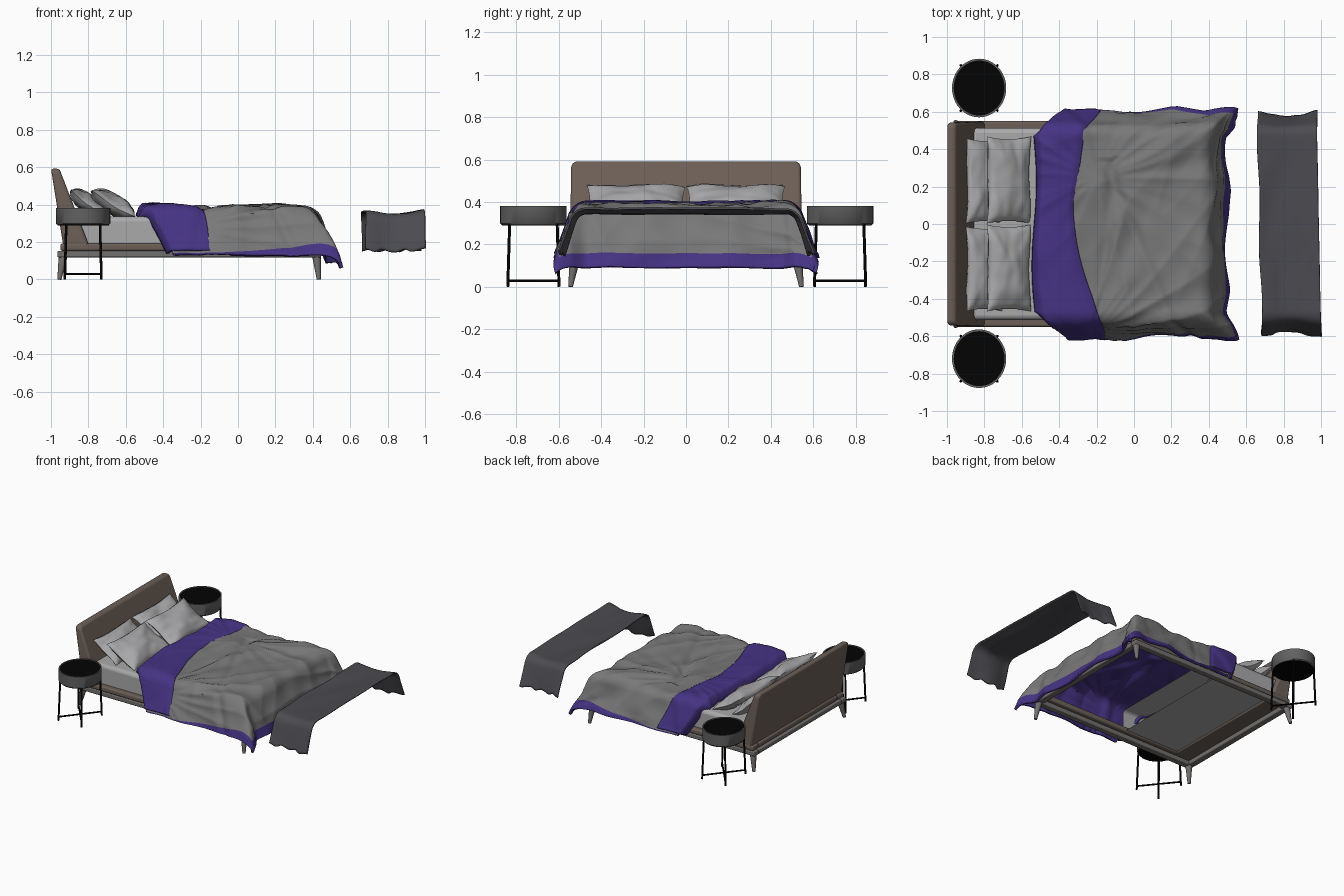
import bpy, bmesh, math
from mathutils import Vector, noise

if "Cube" in bpy.data.objects:
    bpy.data.objects.remove(bpy.data.objects["Cube"])


def mat(name, r, g, b):
    m = bpy.data.materials.new(name)
    m.diffuse_color = (r, g, b, 1)
    m.use_nodes = True
    m.node_tree.nodes["Principled BSDF"].inputs["Base Color"].default_value = m.diffuse_color
    return m


GREY = mat("duvet_grey", .19, .19, .19)
PURPLE = mat("purple", .06, .033, .23)
BROWN = mat("brown_upholstery", .15, .115, .095)
LINEN = mat("linen", .4, .4, .41)
SLATE = mat("slate", .07, .07, .08)
METAL = mat("frame_grey", .17, .16, .155)
DRUM = mat("drum_grey", .12, .12, .12)
BLACK = mat("black", .001, .001, .001)


def make(name, bm, mats, bevel=0):
    me = bpy.data.meshes.new(name)
    bm.to_mesh(me)
    bm.free()
    ob = bpy.data.objects.new(name, me)
    bpy.context.collection.objects.link(ob)
    for m in mats:
        me.materials.append(m)
    if bevel:
        md = ob.modifiers.new("bevel", 'BEVEL')
        md.width, md.segments, md.limit_method = bevel, 3, 'ANGLE'
    bpy.ops.object.select_all(action='DESELECT')
    ob.select_set(True)
    bpy.context.view_layer.objects.active = ob
    bpy.ops.object.shade_smooth_by_angle(angle=math.radians(50))
    return ob


def add_box(bm, x0, x1, y0, y1, z0, z1):
    for v in bmesh.ops.create_cube(bm, size=1)['verts']:
        v.co = Vector(((x0 + x1) / 2 + v.co.x * (x1 - x0), (y0 + y1) / 2 + v.co.y * (y1 - y0),
                       (z0 + z1) / 2 + v.co.z * (z1 - z0)))


def add_rod(bm, p, q, r1, r2, n=10):
    p, q = Vector(p), Vector(q)
    vs = bmesh.ops.create_cone(bm, cap_ends=True, segments=n, radius1=r1, radius2=r2, depth=(q - p).length)['verts']
    rot = (q - p).to_track_quat('Z', 'Y')
    for v in vs:
        v.co = rot @ v.co + (p + q) / 2


def cloth(name, fn, nu, nv, mats, thick, hem=None):
    """Grid surface fn(u, v) thickened downwards; hem(u, v) picks the second material."""
    bm = bmesh.new()
    g = [[bm.verts.new(fn(i / nu, j / nv)) for j in range(nv + 1)] for i in range(nu + 1)]
    for i in range(nu):
        for j in range(nv):
            f = bm.faces.new((g[i][j], g[i + 1][j], g[i + 1][j + 1], g[i][j + 1]))
            if hem and hem((i + .5) / nu, (j + .5) / nv):
                f.material_index = 1
    ob = make(name, bm, mats)
    md = ob.modifiers.new("thickness", 'SOLIDIFY')
    md.thickness, md.offset = thick, -1
    if len(mats) > 1:
        md.material_offset = md.material_offset_rim = 1


def drape(a, b, hw, foot, r, th, top, lift):
    """Lay cloth point (a, b) over a box edge: flat top, rounded bend, sloping fall."""
    da, db = max(0, a - foot), max(0, abs(b) - hw)
    d = (da ** 5 + db ** 5) ** .2
    t = min(d / r, th)
    e = max(0, d - r * th)
    out = r * math.sin(t) + e * math.cos(th) + .006 * min(1, e / .2) * math.sin(17 * a + 13 * b)
    drop = r * (1 - math.cos(t)) + e * math.sin(th)
    k = min(da, db) / d if d > 1e-6 else 0
    d = max(d, 1e-6)
    s = out + math.sin(t) * lift
    return Vector((min(a, foot) + da / d * (1 + .42 * k) * s,
                   math.copysign(min(abs(b), hw) + db / d * (1 + .1 * k) * s, b),
                   top - drop + lift * math.cos(t)))


def folds(x, y):
    """Creases that fan out from a few gathered spots, plus a deep fold across the bed."""
    w = 0
    for k, (cx, cy) in enumerate(((-.25, -.62), (-.2, .25), (.62, .75))):
        ang, rad = math.atan2(y - cy, x - cx), math.hypot(x - cx, y - cy)
        n = noise.noise(Vector((ang * 3.6, rad * 1.1, k * 7.3)))
        w += .028 * (.24 - abs(n)) * min(1, rad * 3)
    for x0, slope in ((-.13, .1), (-.06, -.42)):
        w -= .014 * math.exp(-((x - x0 - slope * (y - .1)) / .035) ** 2) * (1 if y < .35 else .4)
    return w + .006 * noise.noise(Vector((x * 6, y * 6, 3)))


# duvet: grey outside, purple lining and a hem that widens towards the foot
HEM = .08


def duvet_fn(u, v):
    a0 = -.48 + 1.17 * u
    hem = .008 + .06 * max(0, min(1, (a0 + .2) / .7))
    edge = min(v, 1 - v)
    m = .775 - (hem * edge / HEM if edge < HEM else hem + (.775 - hem) * (edge - HEM) / (.5 - HEM))
    b = math.copysign(m, v - .5)
    left = -.48 + .5 * max(0, abs(b) - .5)
    a = left + (.63 - left) * u / (1 - HEM) if u < 1 - HEM else .63 + .067 * (u - 1 + HEM) / HEM
    return drape(a, b, .462, .345, .085, 1.25, .386, folds(a, b))


cloth("duvet", duvet_fn, 125, 150, [GREY, PURPLE], .018,
      lambda u, v: u > 1 - HEM or min(v, 1 - v) < HEM)


# purple turned-back band
def band_fn(u, v):
    b = -.765 + 1.53 * v
    left = -.535 + .5 * max(0, abs(b) - .48) + .012 * math.sin(b * 7)
    right = -.345 + .24 * math.hypot(b - .1, .05) + .012 * math.sin(b * 9)
    a = left + (max(right, left + .06) - left) * u
    roll = -.055 * max(0, 1 - u / .16) ** 2 - .008 * max(0, (u - .88) / .12)
    return drape(a, b, .465, 5, .085, 1.22, .394, roll + .01 * math.sin(math.pi * u) + folds(a, b) * .6)


cloth("duvet_fold", band_fn, 36, 130, [PURPLE], .02)


# loose throw at the foot side
def throw_fn(u, v):
    b = -.71 + 1.42 * v
    side = max(0, abs(b) - .46)
    a = .672 + .315 * u - .02 * b + .005 * math.sin(b * 11) * (1 - u) + .03 * side * math.sin(u * 14)
    lift = .01 * noise.noise(Vector((a * 9, b * 3, 1))) + .018 * (2 * u - .9) ** 2
    p = drape(a, b + .03 * side * math.sin(u * 19 + 2), .47, 5, .06, 1.22, .35, lift)
    p.x = min(1, p.x)
    return p


cloth("throw_blanket", throw_fn, 36, 90, [SLATE], .009)


# pillows: two bulged grids joined along a pinched edge
def pillow(name, cx, cy, cz, length, width, thick, tilt, seed):
    bm = bmesh.new()
    n = 28
    c, t = math.cos(tilt), math.sin(tilt)
    for s in (1, -1):
        g = []
        for i in range(n + 1):
            row = []
            for j in range(n + 1):
                u, v = 2 * i / n - 1, 2 * j / n - 1
                h = ((1 - u ** 4) * (1 - v ** 4)) ** .5 * (1 - .35 * max(abs(u), abs(v)) ** 2)
                w = .008 * noise.noise(Vector((u * 2.6, v * 2.6, seed + s))) * min(1, h * 2)
                x = u * length / 2 * (1 - .09 * (1 - v * v) * u * u)
                y = v * width / 2 * (1 - .06 * (1 - u * u) * v * v)
                z = s * (thick / 2 * h + w) + .006 * math.sin(3 * u + 4 * v + seed)
                row.append(bm.verts.new((cx + x * c + z * t, cy + y, cz - x * t + z * c)))
            g.append(row)
        for i in range(n):
            for j in range(n):
                q = (g[i][j], g[i + 1][j], g[i + 1][j + 1], g[i][j + 1])
                bm.faces.new(q if s > 0 else q[::-1])
    bmesh.ops.remove_doubles(bm, verts=bm.verts, dist=1e-5)
    make(name, bm, [LINEN])


for k, y in enumerate((-.235, .235)):
    pillow(f"front_pillow_{k}", -.67, y, .4, .275, .465, .105, math.radians(31), 2.1 + k * 5)
    pillow(f"back_pillow_{k}", -.80, y - .005, .402, .245, .455, .09, math.radians(38), 9.4 + k * 3)

# mattress, open where the duvet covers it
bm = bmesh.new()
add_box(bm, -.87, -.33, -.512, .512, .165, .335)
bmesh.ops.delete(bm, geom=[f for f in bm.faces if f.calc_center_median().x > -.34], context='FACES_ONLY')
make("mattress", bm, [LINEN], bevel=.025)


# bed frame: lower ring and upholstered ring
def ring(name, x0, x1, hy, w, z0, z1, m, bevel):
    bm = bmesh.new()
    for s in (-1, 1):
        add_box(bm, x0, x1, min(s * hy, s * (hy - w)), max(s * hy, s * (hy - w)), z0, z1)
    add_box(bm, x0, x0 + w, -hy + w, hy - w, z0, z1)
    add_box(bm, x1 - w, x1, -hy + w, hy - w, z0, z1)
    make(name, bm, [m], bevel=bevel)


ring("base_frame", -.965, .445, .552, .05, .118, .152, METAL, .006)
ring("upholstered_rail", -.95, .435, .55, .075, .152, .192, BROWN, .012)

# tapered, splayed bed legs
bm = bmesh.new()
for x, dx in ((-.935, -.02), (.42, .012)):
    for s in (-1, 1):
        add_rod(bm, (x + dx, s * .545, 0), (x, s * .525, .125), .011, .024, 14)
make("bed_legs", bm, [METAL])

# raked headboard: rounded outline, thick at the bottom and thin at the top
bm = bmesh.new()
outline = [(-.548, .152), (.548, .152)]
for cy, start in ((.51, 0), (-.51, 90)):
    outline += [(cy + .032 * math.cos(math.radians(start + q)), .56 + .032 * math.sin(math.radians(start + q)))
                for q in range(0, 91, 15)]
sides = []
for back in (0, 1):
    vs = []
    for y, z in outline:
        t = (z - .152) / .44
        vs.append(bm.verts.new((-.93 - .07 * t if back else -.785 - .17 * t, y, z)))
    sides.append(vs)
bm.faces.new(sides[0])
bm.faces.new(sides[1][::-1])
for i in range(len(outline)):
    j = (i + 1) % len(outline)
    bm.faces.new((sides[0][j], sides[0][i], sides[1][i], sides[1][j]))
bmesh.ops.recalc_face_normals(bm, faces=bm.faces)
make("headboard", bm, [BROWN], bevel=.014)

# round nightstands: rimmed drum, dark inset top and underside, four legs with a cross brace
for side, cy in (("left", -.72), ("right", .727)):
    cx = -.828
    bm = bmesh.new()
    loops = []
    for r, z in ((.138, .292), (.145, .298), (.145, .382), (.136, .382), (.136, .368)):
        loops.append([bm.verts.new((cx + r * math.cos(k * math.tau / 48), cy + 1.08 * r * math.sin(k * math.tau / 48), z))
                      for k in range(48)])
    for a, b in zip(loops, loops[1:]):
        for k in range(48):
            bm.faces.new((a[k], a[(k + 1) % 48], b[(k + 1) % 48], b[k]))
    make(f"{side}_nightstand_drum", bm, [DRUM])
    for part, z in (("top", .372), ("underside", .294)):
        bm = bmesh.new()
        add_rod(bm, (0, 0, z - .005), (0, 0, z + .005), .1375, .1375, 48)
        for v in bm.verts:
            v.co = (cx + v.co.x, cy + v.co.y * 1.075, v.co.z)
        make(f"{side}_nightstand_{part}", bm, [BLACK])
    bm = bmesh.new()
    for sx in (-1, 1):
        for sy in (-1, 1):
            add_rod(bm, (cx + sx * .098, cy + sy * .121, 0), (cx + sx * .09, cy + sy * .112, .3), .007, .007)
            add_rod(bm, (cx, cy, .028), (cx + sx * .096, cy + sy * .119, .028), .006, .006)
    make(f"{side}_nightstand_legs", bm, [BLACK])
